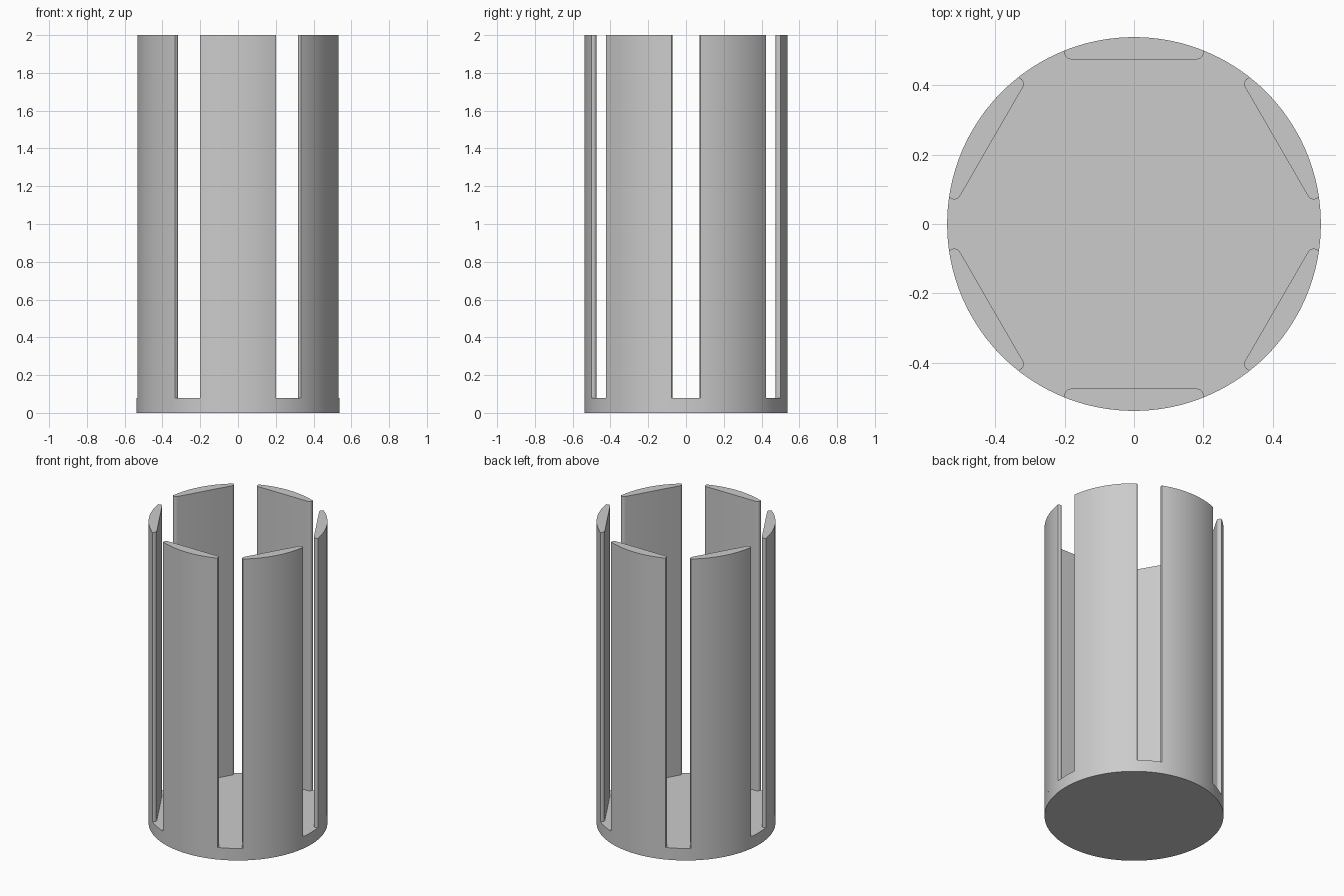
import bpy, bmesh, math

RADIUS, HEIGHT, BASE_TOP = 0.538, 2.0, 0.08
HALF_WIDTH, INNER, FILLET = 0.2, 0.474, 0.019

cube = bpy.data.objects.get("Cube")
if cube:
    bpy.data.objects.remove(cube, do_unlink=True)

grey = bpy.data.materials.new("light_grey")
grey.use_nodes = True
colour = (0.6, 0.6, 0.6, 1)
grey.diffuse_color = colour
grey.node_tree.nodes["Principled BSDF"].inputs["Base Color"].default_value = colour


def arc(cx, cy, r, start, end, steps):
    angles = [start + (end - start) * i / steps for i in range(steps + 1)]
    return [(cx + r * math.cos(a), cy + r * math.sin(a)) for a in angles]


def extrude_profile(name, points, bottom, top):
    bm = bmesh.new()
    face = bm.faces.new([bm.verts.new((x, y, bottom)) for x, y in points])
    result = bmesh.ops.extrude_face_region(bm, geom=[face], use_keep_orig=True)
    verts = [v for v in result["geom"] if isinstance(v, bmesh.types.BMVert)]
    bmesh.ops.translate(bm, vec=(0, 0, top - bottom), verts=verts)
    bmesh.ops.recalc_face_normals(bm, faces=bm.faces)
    mesh = bpy.data.meshes.new(name)
    bm.to_mesh(mesh)
    bm.free()
    mesh.materials.append(grey)
    obj = bpy.data.objects.new(name, mesh)
    bpy.context.collection.objects.link(obj)
    bpy.ops.object.select_all(action="DESELECT")
    obj.select_set(True)
    bpy.context.view_layer.objects.active = obj
    bpy.ops.object.shade_smooth_by_angle(angle=math.radians(30))
    return obj


# Round base plate
extrude_profile("base_disc", arc(0, 0, RADIUS, 0, math.tau, 144)[:-1], 0, BASE_TOP)

# Wall segment profile: curved outside, flat inside, rounded inner corners
half = math.asin(HALF_WIDTH / RADIUS)
middle = math.pi / 2
profile = arc(0, 0, RADIUS, middle - half, middle + half, 20)
profile += arc(-HALF_WIDTH + FILLET, INNER + FILLET, FILLET, math.pi, 1.5 * math.pi, 6)
profile += arc(HALF_WIDTH - FILLET, INNER + FILLET, FILLET, 1.5 * math.pi, math.tau, 6)

# Six upright wall segments around the base
for i in range(6):
    wall = extrude_profile(f"wall_segment_{i + 1}", profile, BASE_TOP, HEIGHT)
    wall.rotation_euler.z = i * math.tau / 6
